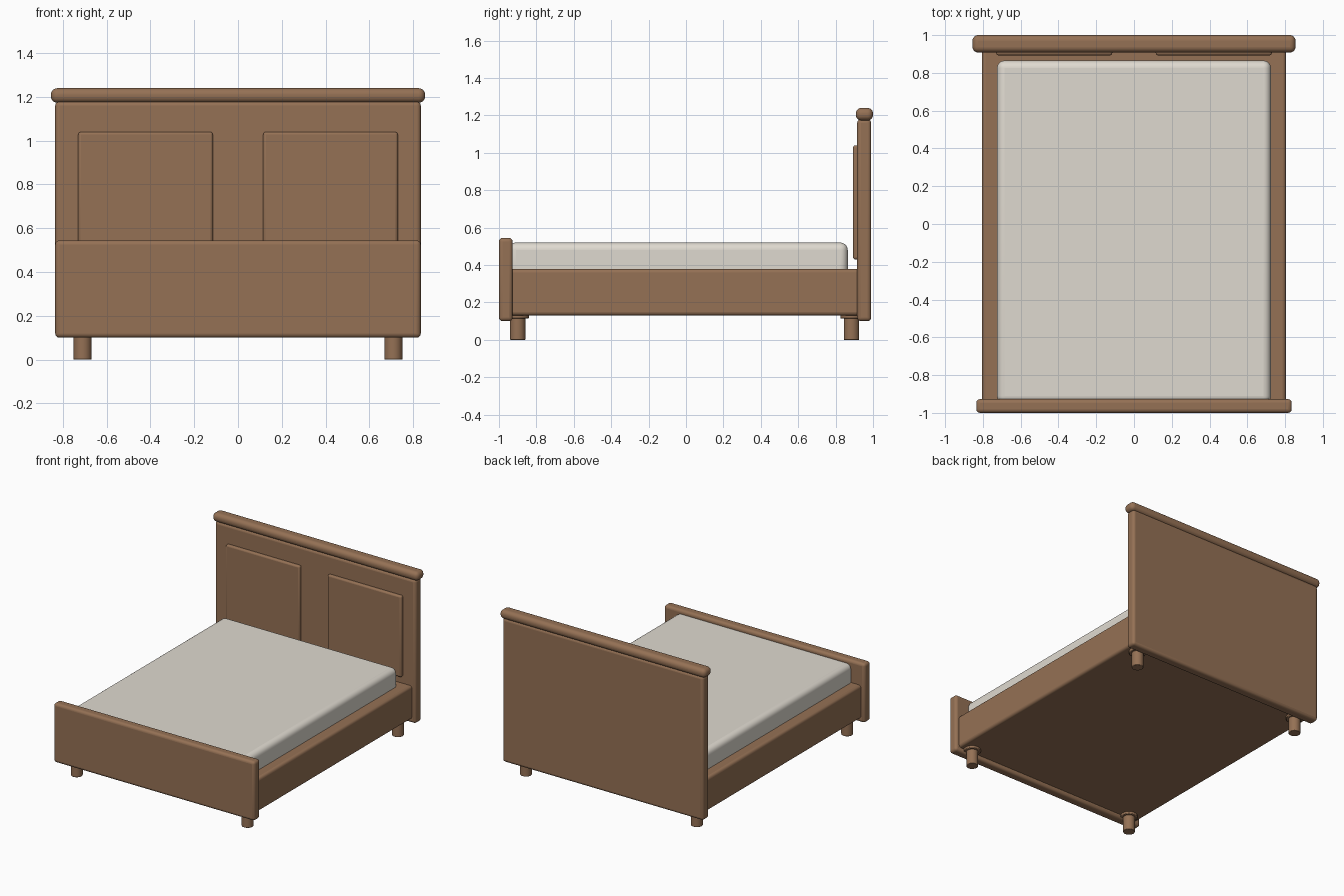
import bpy

cube = bpy.data.objects.get("Cube")
if cube:
    bpy.data.objects.remove(cube, do_unlink=True)


def make_material(name, rgb):
    mat = bpy.data.materials.new(name)
    mat.use_nodes = True
    colour = (*rgb, 1)
    mat.diffuse_color = colour
    bsdf = mat.node_tree.nodes["Principled BSDF"]
    bsdf.inputs["Base Color"].default_value = colour
    bsdf.inputs["Roughness"].default_value = 0.7
    return mat


wood = make_material("brown wood", (0.30, 0.165, 0.09))
fabric = make_material("off white fabric", (0.74, 0.70, 0.63))


def finish(obj, name, mat, bevel, segments):
    obj.name = name
    obj.data.materials.append(mat)
    mod = obj.modifiers.new("rounded edges", "BEVEL")
    mod.width = bevel
    mod.segments = segments
    mod.limit_method = "ANGLE"
    bpy.ops.object.shade_smooth_by_angle()
    return obj


def box(name, mat, x, y, z, bevel, segments=4):
    """Rounded box from (min, max) ranges on each axis."""
    ranges = (x, y, z)
    bpy.ops.mesh.primitive_cube_add(size=1, location=[(a + b) / 2 for a, b in ranges])
    obj = bpy.context.object
    obj.scale = [b - a for a, b in ranges]
    bpy.ops.object.transform_apply(location=False, rotation=False, scale=True)
    return finish(obj, name, mat, bevel, segments)


def cylinder(name, mat, x, y, z, radius, bevel):
    bpy.ops.mesh.primitive_cylinder_add(
        vertices=32, radius=radius, depth=z[1] - z[0], location=(x, y, sum(z) / 2))
    return finish(bpy.context.object, name, mat, bevel, 2)


# Base and mattress
box("bed_frame", wood, (-0.805, 0.805), (-0.95, 0.94), (0.13, 0.38), 0.02)
box("mattress", fabric, (-0.725, 0.725), (-0.95, 0.865), (0.32, 0.52), 0.04, 6)

# End boards and top rail
box("footboard", wood, (-0.835, 0.835), (-1.0, -0.927), (0.1, 0.545), 0.02)
box("headboard", wood, (-0.835, 0.835), (0.915, 0.99), (0.1, 1.18), 0.02)
box("headboard_cap", wood, (-0.855, 0.855), (0.908, 1.0), (1.173, 1.24), 0.03, 6)

# Raised panels and legs, one of each per side
for side, label in ((1, "left"), (-1, "right")):
    panel_x = sorted((side * 0.115, side * 0.73))
    box(label + "_headboard_panel", wood, panel_x, (0.893, 0.93), (0.43, 1.04), 0.012, 3)
    for y, end in ((-0.9, "front"), (0.885, "back")):
        prefix = f"{end}_{label}_leg"
        cylinder(prefix, wood, side * 0.71, y, (0.0, 0.14), 0.041, 0.003)
        cylinder(prefix + "_collar", wood, side * 0.71, y, (0.113, 0.14), 0.06, 0.005)
